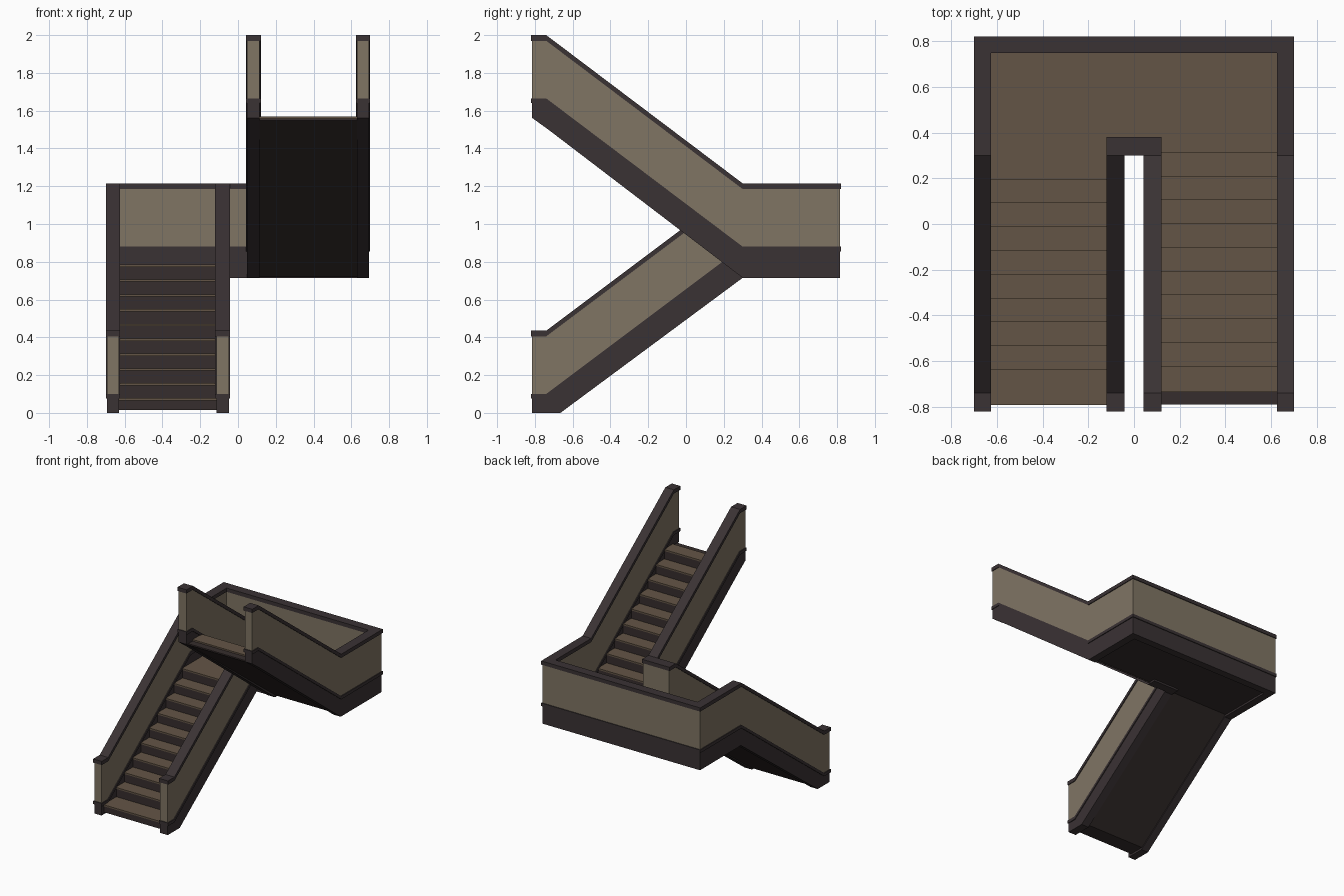
import bpy, bmesh

if "Cube" in bpy.data.objects:
    bpy.data.objects.remove(bpy.data.objects["Cube"])


def material(name, rgb):
    m = bpy.data.materials.new(name)
    m.diffuse_color = (*rgb, 1)
    m.use_nodes = True
    m.node_tree.nodes["Principled BSDF"].inputs["Base Color"].default_value = m.diffuse_color
    return m


DARK = material("dark_trim", (0.042, 0.032, 0.034))
RISER = material("dark_riser", (0.037, 0.027, 0.026))
WALL = material("tan_panel", (0.216, 0.178, 0.127))
TREAD = material("brown_tread", (0.127, 0.091, 0.061))


def extrude(name, pts, x0, x1, mat):
    """Side profile of (y, z) points extruded from x0 to x1."""
    bm = bmesh.new()
    face = bm.faces.new([bm.verts.new((x0, y, z)) for y, z in pts])
    out = bmesh.ops.extrude_face_region(bm, geom=[face])
    moved = [v for v in out["geom"] if isinstance(v, bmesh.types.BMVert)]
    bmesh.ops.translate(bm, verts=moved, vec=(x1 - x0, 0, 0))
    bmesh.ops.recalc_face_normals(bm, faces=bm.faces)
    me = bpy.data.meshes.new(name)
    bm.to_mesh(me)
    bm.free()
    me.materials.append(mat)
    ob = bpy.data.objects.new(name, me)
    bpy.context.collection.objects.link(ob)
    return ob


def box(name, x0, x1, y0, y1, z0, z1, mat):
    return extrude(name, [(y0, z0), (y1, z0), (y1, z1), (y0, z1)], x0, x1, mat)


FRONT, KINK, TURN, BACK, INNER = -0.815, -0.74, 0.30, 0.815, 0.375
LAND = 0.88          # top of the trim around the landing
BOTTOM = 0.715       # underside of the landing
TRIM, PANEL, CAP = 0.025, 0.305, 0.03
OVER = 0.006         # overhang of trim and cap


def band(name, path, lo, hi, x0, x1, over, mat):
    """Strip between two vertical offsets of a path, widened by an overhang."""
    p = list(path)
    p[0] = (p[0][0] - over, p[0][1])
    p[-1] = (p[-1][0] + over, p[-1][1])
    pts = [(y, z + lo) for y, z in p] + [(y, z + hi) for y, z in reversed(p)]
    extrude(name, pts, x0 - over, x1 + over, mat)


def side_wall(name, upper, x0, x1, y_end):
    """Stringer, trim, panel and cap running along a flight and the landing."""
    if upper:
        path = [(FRONT, 1.665), (KINK, 1.665), (TURN, LAND), (y_end, LAND)]
        under = [(FRONT, 1.562), (-0.725, 1.497), (TURN, BOTTOM), (y_end, BOTTOM)]
    else:
        path = [(FRONT, 0.10), (KINK, 0.10), (TURN, LAND), (y_end, LAND)]
        under = [(FRONT, 0), (-0.665, 0), (TURN, BOTTOM), (y_end, BOTTOM)]
    top = [(y, z - TRIM) for y, z in reversed(path)]
    extrude(name + "_stringer", under + top, x0, x1, DARK)
    band(name + "_trim", path, -TRIM, 0, x0, x1, OVER, DARK)
    band(name + "_panel", path, 0, PANEL, x0, x1, 0, WALL)
    band(name + "_cap", path, PANEL, PANEL + CAP, x0, x1, OVER, DARK)


def cross_wall(name, x0, x1, y0, y1):
    """Level wall joining two side walls across the landing."""
    box(name + "_stringer", x0, x1, y0, y1, BOTTOM, LAND - TRIM, DARK)
    box(name + "_trim", x0, x1, y0 - OVER, y1 + OVER, LAND - TRIM, LAND, DARK)
    box(name + "_panel", x0, x1, y0, y1, LAND, LAND + PANEL, WALL)
    box(name + "_cap", x0, x1, y0 - OVER, y1 + OVER,
        LAND + PANEL, LAND + PANEL + CAP, DARK)


# Walls
side_wall("lower_outer", False, -0.694, -0.631, BACK)
side_wall("lower_inner", False, -0.115, -0.048, INNER)
side_wall("upper_inner", True, 0.048, 0.115, INNER)
side_wall("upper_outer", True, 0.631, 0.694, BACK)
cross_wall("back_wall", -0.631, 0.631, 0.755, BACK)
cross_wall("inner_wall", -0.048, 0.048, 0.306, INNER)

# Steps
RUN, RISE, FLOOR, T = 0.104, 0.0785, 0.785, 0.012
NOSE = 0.008


def flight(name, upper, x0, x1):
    if upper:
        steps = [(0.307 - RUN * k, FLOOR + RISE * (k + 1)) for k in range(10)]
        pts = [(0.32, 0.72), (0.32, FLOOR - T)]
        end, back = -0.735, -1
        tail = [(-0.79, 1.558), (-0.79, 1.548), (-0.725, 1.502)]
    else:
        steps = [(0.203 - RUN * (9 - k), FLOOR - RISE * (9 - k)) for k in range(10)]
        steps[0] = (-0.785, steps[0][1])
        pts = [(-0.785, 0.015)]
        end, back = 0.31, 1
        tail = [(0.31, FLOOR - T), (0.31, 0.73), (-0.66, 0.015)]
    z_prev = pts[-1][1]
    for k, (y, z) in enumerate(steps):
        pts += [(y, z_prev), (y, z - T)]
        z_prev = z - T
        y_next = steps[k + 1][0] if k < 9 else end
        a, b = sorted((y - NOSE * back, y_next))
        box(f"{name}_tread_{k + 1}", x0, x1, a, b, z - T, z, TREAD)
    pts += tail
    clean = [p for i, p in enumerate(pts) if i == 0 or p != pts[i - 1]]
    extrude(name + "_risers", clean, x0, x1, RISER)


flight("lower_flight", False, -0.631, -0.115)
flight("upper_flight", True, 0.115, 0.631)

# Landing
box("landing_slab", -0.631, 0.631, 0.31, 0.755, 0.73, FLOOR - T, RISER)
box("landing_floor", -0.631, 0.631, 0.31, 0.755, FLOOR - T, FLOOR, TREAD)
